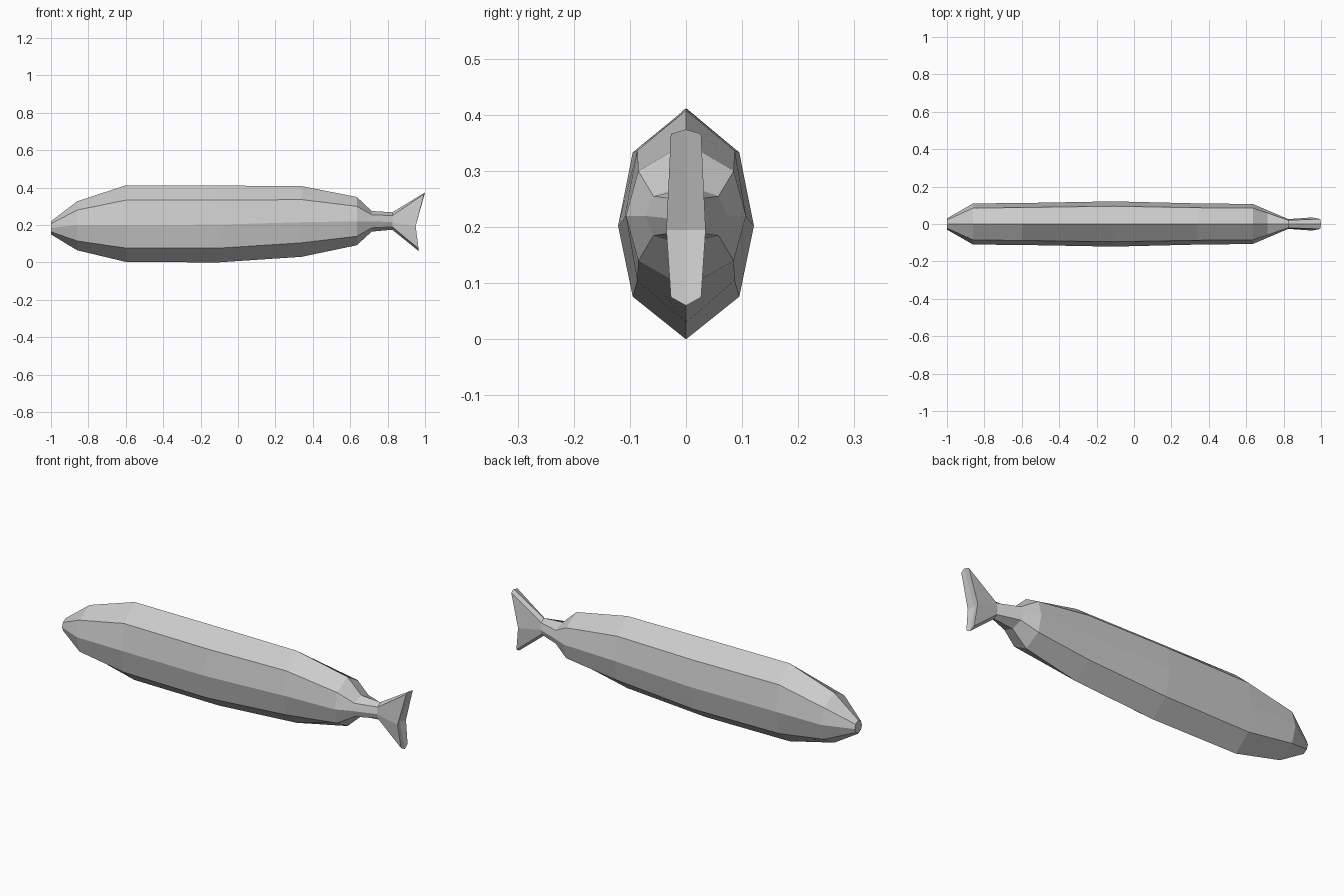
import bpy
import bmesh

cube = bpy.data.objects.get("Cube")
if cube:
    bpy.data.objects.remove(cube, do_unlink=True)

# Plain grey skin
skin = bpy.data.materials.new("plain grey")
skin.use_nodes = True
grey = (0.6, 0.6, 0.6, 1)
skin.diffuse_color = grey
skin.node_tree.nodes["Principled BSDF"].inputs["Base Color"].default_value = grey

# Body sections, nose to tail root:
# x, half widths (shoulder, middle), heights (top, shoulder, middle, belly, bottom)
SECTIONS = [
    (-1.0, .022, .030, .22, .207, .185, .164, .15),
    (-.86, .085, .110, .327, .28, .20, .115, .065),
    (-.60, .088, .112, .412, .333, .20, .077, .003),
    (-.11, .095, .121, .411, .333, .202, .076, 0),
    (.34, .087, .110, .408, .336, .215, .105, .03),
    (.635, .085, .107, .35, .30, .22, .14, .092),
    (.715, .058, .073, .275, .255, .22, .185, .165),
    (.825, .020, .026, .268, .25, .215, .19, .175),
]


def ring(bm, xs, shoulder, middle, heights):
    """Eight-sided section, going round from the top over +y to -y."""
    right = list(zip(xs, (0, shoulder, middle, shoulder, 0), heights))
    left = [(x, -y, z) for x, y, z in right[3:0:-1]]
    return [bm.verts.new(p) for p in right + left]


bm = bmesh.new()
rings = [ring(bm, [s[0]] * 5, s[1], s[2], s[3:]) for s in SECTIONS]

# Forked tail fin: the last section spreads in height and is notched behind
rings.append(ring(bm, (1, .995, .95, .965, .967), .027, .035,
                  (.374, .366, .195, .075, .06)))

for a, b in zip(rings, rings[1:]):
    for i in range(8):
        j = (i + 1) % 8
        bm.faces.new((a[i], a[j], b[j], b[i]))

# Nose cap and the creased rear edge of the fin
bm.faces.new(rings[0])
end = rings[-1]
hub = bm.verts.new((.94, 0, .195))
for k in (0, 2, 4, 6):
    bm.faces.new((end[k], end[(k + 1) % 8], end[(k + 2) % 8], hub))

bmesh.ops.recalc_face_normals(bm, faces=bm.faces)
mesh = bpy.data.meshes.new("fish_body")
bm.to_mesh(mesh)
bm.free()
mesh.materials.append(skin)
mesh.shade_flat()
bpy.context.collection.objects.link(bpy.data.objects.new("fish_body", mesh))
